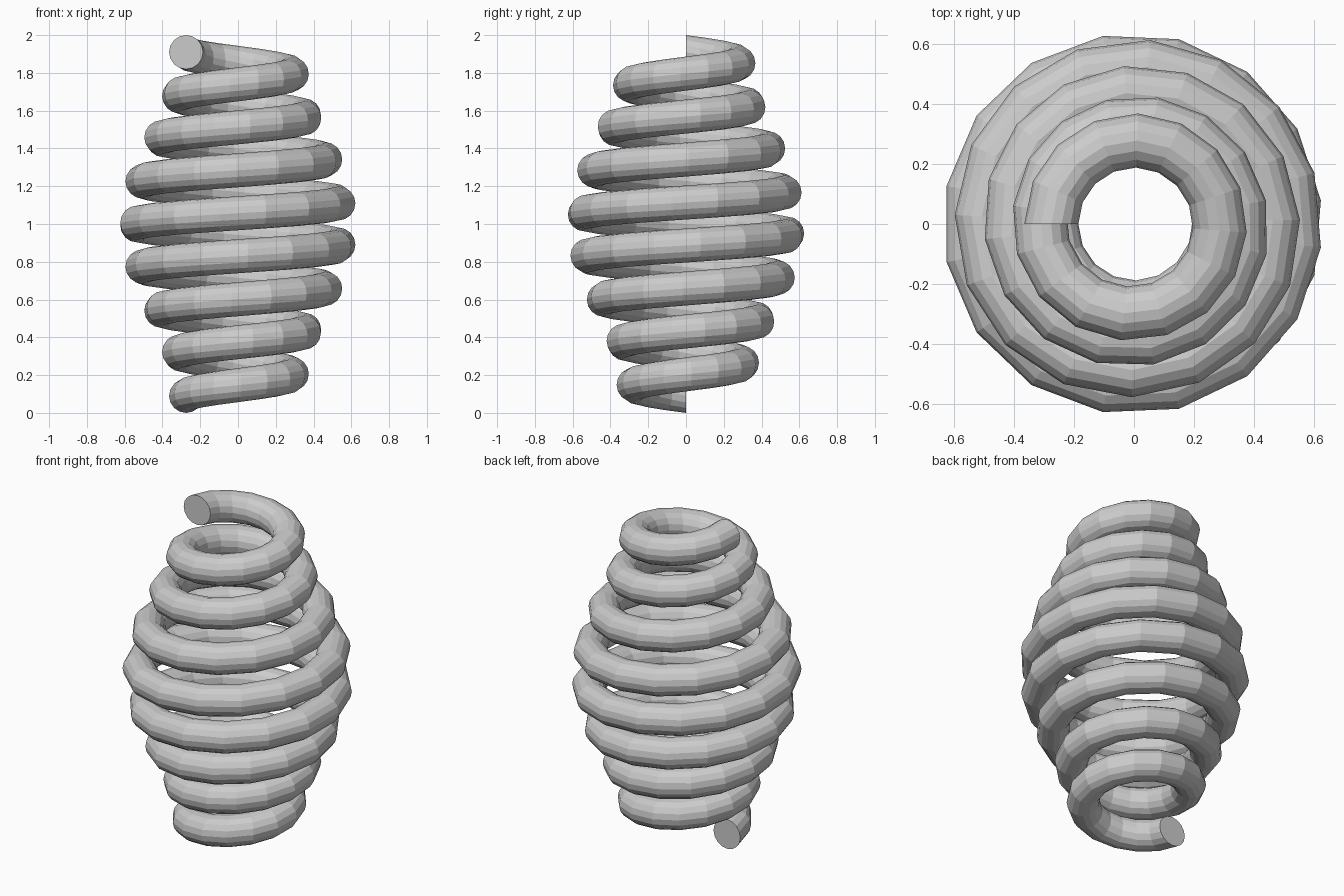
import bpy, bmesh
from math import pi, sin, cos

if "Cube" in bpy.data.objects:
    bpy.data.objects.remove(bpy.data.objects["Cube"])

TURNS, STEPS, SIDES = 8, 125, 16
TUBE_R = 0.09
END_R, BULGE = 0.275, 0.271
Z0, Z1 = 0.09, 1.91


def ring(bm, u):
    """Circle of the wire in a vertical radial plane at fraction u of the path."""
    a = pi + 2 * pi * TURNS * u
    r = END_R + BULGE * (1 - cos(2 * pi * u)) / 2
    z = Z0 + (Z1 - Z0) * u
    verts = []
    for k in range(SIDES):
        p = 2 * pi * k / SIDES
        d = r + TUBE_R * cos(p)
        verts.append(bm.verts.new((d * cos(a), d * sin(a), z + TUBE_R * sin(p))))
    return verts


# barrel-shaped coil spring: sweep rings along the helix and bridge them
bm = bmesh.new()
rings = [ring(bm, i / STEPS) for i in range(STEPS + 1)]
for a, b in zip(rings, rings[1:]):
    for k in range(SIDES):
        n = (k + 1) % SIDES
        bm.faces.new((a[k], a[n], b[n], b[k]))

# flat cut ends
bm.faces.new(rings[0])
bm.faces.new(rings[-1])
bmesh.ops.recalc_face_normals(bm, faces=bm.faces[:])

mesh = bpy.data.meshes.new("barrel_spring")
bm.to_mesh(mesh)
bm.free()
bpy.context.collection.objects.link(bpy.data.objects.new("barrel_spring", mesh))
